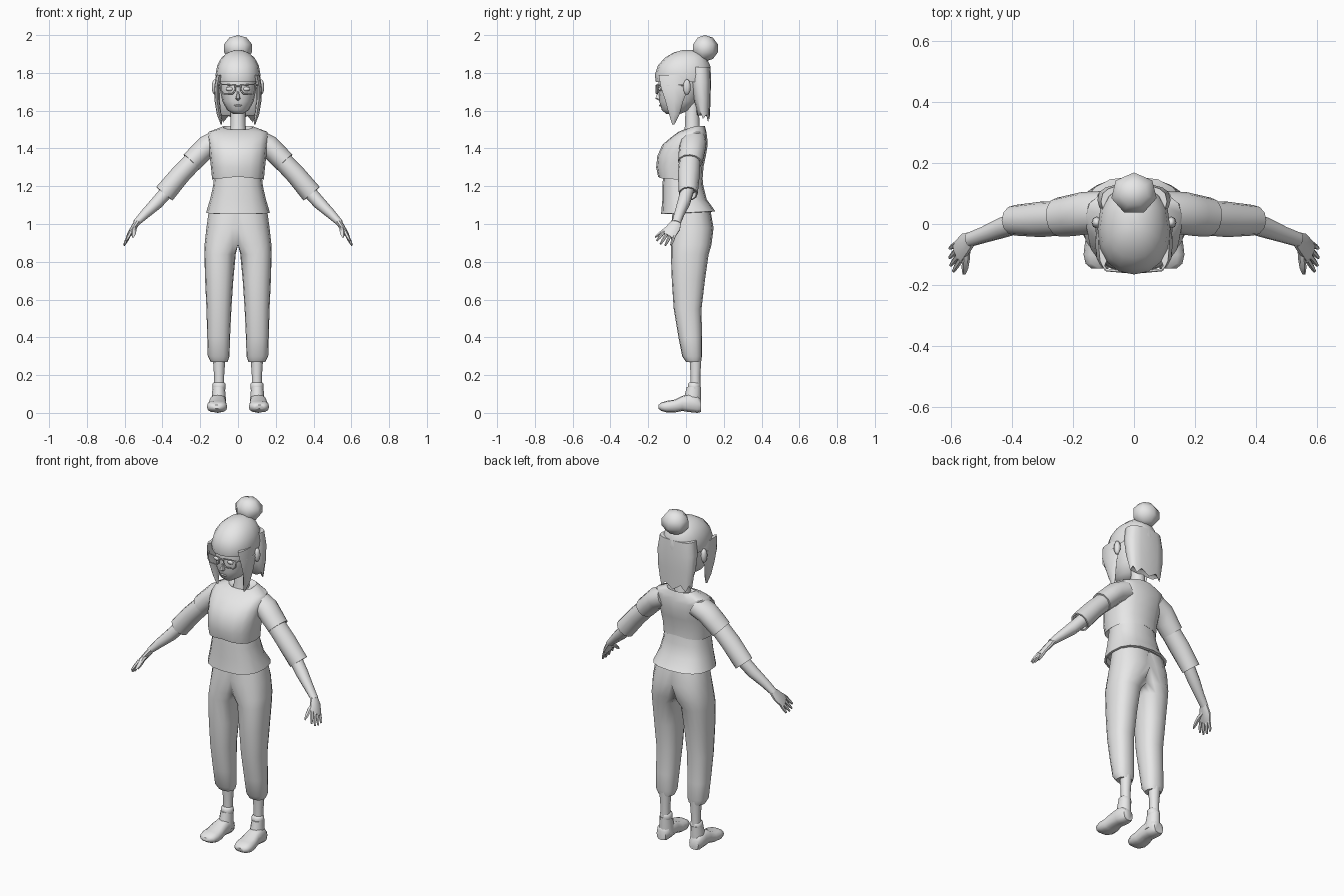
import bpy, bmesh, math
from mathutils import Vector

if "Cube" in bpy.data.objects:
    bpy.data.objects.remove(bpy.data.objects["Cube"])

grey = bpy.data.materials.new("plain_grey")
grey.diffuse_color = (0.8, 0.8, 0.8, 1)
grey.use_nodes = True
grey.node_tree.nodes["Principled BSDF"].inputs["Base Color"].default_value = grey.diffuse_color
X, Y, Z = Vector((1, 0, 0)), Vector((0, 1, 0)), Vector((0, 0, 1))


def finish(name, bm, mirror=False, angle=50):
    bmesh.ops.recalc_face_normals(bm, faces=bm.faces)
    me = bpy.data.meshes.new(name)
    bm.to_mesh(me)
    bm.free()
    me.materials.append(grey)
    ob = bpy.data.objects.new(name, me)
    bpy.context.collection.objects.link(ob)
    bpy.ops.object.select_all(action='DESELECT')
    ob.select_set(True)
    bpy.context.view_layer.objects.active = ob
    bpy.ops.object.shade_smooth_by_angle(angle=math.radians(angle))
    if mirror:
        ob.modifiers.new("mirror", 'MIRROR').merge_threshold = 0.0005
    return ob


def ring(c, u, v, n=12, p=1.0):
    """Superellipse section around c with half axes u and v."""
    def f(t):
        return math.copysign(abs(t) ** p, t)
    return [Vector(c) + u * f(math.cos(2 * math.pi * i / n)) + v * f(math.sin(2 * math.pi * i / n))
            for i in range(n)]


def level(z, rx, yf, yb, x=0, n=14, p=0.85):
    """Horizontal section given front and back limits."""
    return ring((x, (yf + yb) / 2, z), X * rx, Y * (yb - yf) / 2, n, p)


def loft(name, rings, mirror=False, clamp=False, angle=50):
    bm = bmesh.new()
    rows = [[bm.verts.new((max(p.x, 0), p.y, p.z) if clamp else p) for p in r] for r in rings]
    for a, b in zip(rows, rows[1:]):
        for i in range(len(a)):
            j = (i + 1) % len(a)
            bm.faces.new((a[i], a[j], b[j], b[i]))
    bm.faces.new(rows[0])
    bm.faces.new(rows[-1])
    if clamp:  # open the centre seam
        seam = [f for f in bm.faces if all(v.co.x < 1e-5 for v in f.verts)]
        bmesh.ops.delete(bm, geom=seam, context='FACES')
        bmesh.ops.remove_doubles(bm, verts=bm.verts, dist=1e-5)
    return finish(name, bm, mirror, angle)


def limb(name, pts, n=10, hollow=0):
    """Tube along points (x, y, z, thickness, width), width lying near the y axis."""
    rings = []
    for i, q in enumerate(pts):
        a, b = pts[max(i - 1, 0)], pts[min(i + 1, len(pts) - 1)]
        d = (Vector(b[:3]) - Vector(a[:3])).normalized()
        v = (Y - d * Y.dot(d)).normalized()
        rings.append(ring(q[:3], d.cross(v) * q[3], v * q[4], n))
    if hollow:  # turn the open hem inward
        c = Vector(pts[-1][:3])
        for s, back in ((0.85, 0), (0.8, hollow)):
            rings.append([c + (p - c) * s - d * back for p in rings[len(pts) - 1]])
    return loft(name, rings, True)


def ball(name, c, s, mirror=False, u=8, v=6):
    bm = bmesh.new()
    bmesh.ops.create_uvsphere(bm, u_segments=u, v_segments=v, radius=1)
    for p in bm.verts:
        p.co = Vector(c) + Vector((p.co.x * s[0], p.co.y * s[1], p.co.z * s[2]))
    return finish(name, bm, mirror, 60)


# Trousers: half section clamped at the centre plane and mirrored
legs = [(.27, .055, .145, 0, .078), (.30, .045, .16, -.02, .085), (.40, .042, .163, -.04, .085),
        (.55, .035, .167, -.065, .082), (.70, .025, .174, -.075, .10), (.84, .012, .178, -.08, .12),
        (.89, -.03, .177, -.08, .135), (.98, -.10, .167, -.08, .146), (1.07, -.14, .155, -.07, .13)]
loft("trousers", [level(z, (b - a) / 2, f, k, (a + b) / 2, 16) for z, a, b, f, k in legs], True, True)

# Ankles, cuffs and shoes
loft("ankle", [level(z, r, .05 - r, .05 + r, .1, 10, 1) for z, r in ((.12, .027), (.2, .027), (.3, .034))], True)
loft("sock_cuff", [level(z, r, .043 - r, .043 + r, .1, 10, 1)
                   for z, r in ((.12, .03), (.13, .035), (.155, .034), (.162, .026))], True)
loft("shoe_shaft", [level(z, rx, f, .08, .102, 12, 1)
                    for z, rx, f in ((.04, .04, -.02), (.10, .036, -.005), (.138, .032, .004))], True)
foot = [(.08, .03, .005, .07), (.06, .04, 0, .09), (.02, .043, .004, .10), (-.02, .045, .01, .09),
        (-.06, .051, .002, .07), (-.10, .054, .002, .064), (-.13, .046, .01, .055), (-.146, .026, .022, .042)]
loft("shoe", [ring((.107 + .04 * max(0, -y), y, (a + b) / 2), X * w, Z * (b - a) / 2, 12, .75)
              for y, w, a, b in foot], True)

# Under shirt with a flared hem
hem = [(1.27, .125, -.12, .085), (1.2, .132, -.125, .092), (1.13, .148, -.125, .11),
       (1.06, .169, -.132, .155), (1.058, .158, -.12, .14), (1.085, .15, -.11, .13)]
shirt = [level(*h, n=16, p=.8) for h in hem]
for r in shirt[3:]:
    for p in r:
        p.z += .05 * p.y
loft("under_shirt", shirt)

# Cropped top with a dipped neckline
top = [(1.25, .12, -.13, .07), (1.236, .137, -.148, .09), (1.30, .143, -.158, .092),
       (1.36, .15, -.152, .105), (1.42, .156, -.125, .115), (1.46, .162, -.078, .112),
       (1.488, .155, -.04, .108), (1.518, .08, -.01, .1), (1.505, .065, .0, .09)]
crop = [level(*t, n=16, p=.8) for t in top]
for r in crop[:2]:
    for p in r:
        p.z += .015 * (1 - abs(p.x) / .14)
for r in crop[-2:]:
    for p in r:
        p.z -= .3 * max(0, .05 - p.y)
loft("cropped_top", crop)

# Sleeves and forearms
limb("upper_sleeve", [(.10, .04, 1.44, .062, .068), (.165, .035, 1.41, .06, .07),
                      (.205, .028, 1.37, .058, .068), (.248, .022, 1.327, .057, .064)], 12, .02)
limb("lower_sleeve", [(.225, .02, 1.345, .051, .056), (.305, .015, 1.262, .053, .058),
                      (.39, .012, 1.16, .056, .05)], 12, .03)
limb("forearm", [(.36, .01, 1.19, .036, .036), (.43, -.012, 1.112, .034, .034),
                 (.49, -.035, 1.055, .026, .027), (.54, -.052, 1.005, .018, .024)])

# Hands: palm, four fingers, thumb
limb("palm", [(.53, -.047, 1.015, .017, .023), (.55, -.062, .985, .016, .036),
              (.575, -.092, .945, .012, .04), (.579, -.097, .939, .009, .037)])
d = Vector((.4, -.45, -.8)).normalized()
v = (Y - d * Y.dot(d)).normalized()
for i, length in enumerate((.055, .07, .075, .066)):
    t = .03 - .02 * i
    a = Vector((.573, -.09, .948)) + v * t
    b = a + d * length + v * t * .3
    m = a.lerp(b, .6)
    limb(f"finger_{i + 1}", [(*a, .01, .0095), (*m, .009, .0085), (*b, .005, .005)], 6)
loft("thumb", [ring(c, X * r, Z * r, 6) for c, r in (((.548, -.07, .985), .014), ((.55, -.115, .968), .013),
                                                    ((.553, -.145, .945), .011), ((.556, -.165, .93), .005))], True)

# Neck and head
loft("neck", [level(z, r, .033 - r, .033 + r, 0, 10, 1) for z, r in ((1.45, .055), (1.52, .04), (1.66, .037))])
skull = [(1.583, .025, -.105, -.03), (1.603, .058, -.128, .02), (1.65, .083, -.142, .06),
         (1.72, .097, -.147, .09), (1.80, .1, -.145, .10), (1.88, .07, -.10, .07)]
loft("head", [level(*s, n=16, p=.95) for s in skull])
ball("ear", (.122, .005, 1.725), (.017, .02, .042), True)
loft("nose", [level(z, r, f, -.12, 0, 6, 1) for z, r, f in
              ((1.655, .006, -.148), (1.664, .013, -.165), (1.68, .009, -.158), (1.715, .005, -.146))])
ball("eye", (.045, -.136, 1.715), (.02, .01, .012), True)
ball("lips", (0, -.137, 1.627), (.022, .006, .005))

# Glasses: bevelled outlines mirrored across the nose
curve = bpy.data.curves.new("glasses", 'CURVE')
curve.dimensions = '3D'
curve.bevel_depth, curve.bevel_resolution = .0045, 0
curve.materials.append(grey)
lens = [(.014, -.157, 1.735), (.092, -.15, 1.74), (.09, -.15, 1.705),
        (.075, -.152, 1.69), (.03, -.156, 1.69), (.016, -.157, 1.705)]
for pts, closed in ((lens, True), ([(-.001, -.158, 1.73), (.015, -.157, 1.728)], False),
                    ([(.092, -.15, 1.735), (.118, -.10, 1.735), (.122, .01, 1.735)], False)):
    s = curve.splines.new('POLY')
    s.points.add(len(pts) - 1)
    s.use_cyclic_u = closed
    for q, p in zip(s.points, pts):
        q.co = (*p, 1)
glasses = bpy.data.objects.new("glasses", curve)
bpy.context.collection.objects.link(glasses)
glasses.modifiers.new("mirror", 'MIRROR')

# Hair: cap with fringe, back panel with ragged hem, side locks, bun
cap = [(1.775, .095, -.14, .10), (1.752, .114, -.16, .13), (1.79, .119, -.165, .132), (1.84, .11, -.148, .128),
       (1.88, .088, -.112, .108), (1.908, .055, -.065, .08), (1.92, .02, -.02, .04)]
loft("hair_cap", [level(*c, n=16, p=.9) for c in cap], angle=60)
panel = [level(z, rx, f, b, n=16, p=.75) for z, rx, f, b in
         ((1.83, .108, .02, .128), (1.75, .12, .025, .132), (1.66, .116, .04, .13), (1.56, .102, .055, .125))]
for i, p in enumerate(panel[-1]):
    p.z += .7 * max(0, .115 - p.y) + (.012 if i % 2 else -.022)
loft("hair_back", panel, angle=60)
lock = [(1.79, .1, -.06, .016, .085), (1.72, .112, -.06, .015, .072), (1.65, .11, -.062, .014, .047),
        (1.58, .1, -.062, .012, .028), (1.528, .088, -.067, .004, .006)]
loft("side_lock", [ring((x, y, z), X * a, Y * b, 8) for z, x, y, a, b in lock], True)
ball("hair_bun", (0, .1, 1.93), (.08, .072, .07), u=7, v=5)
